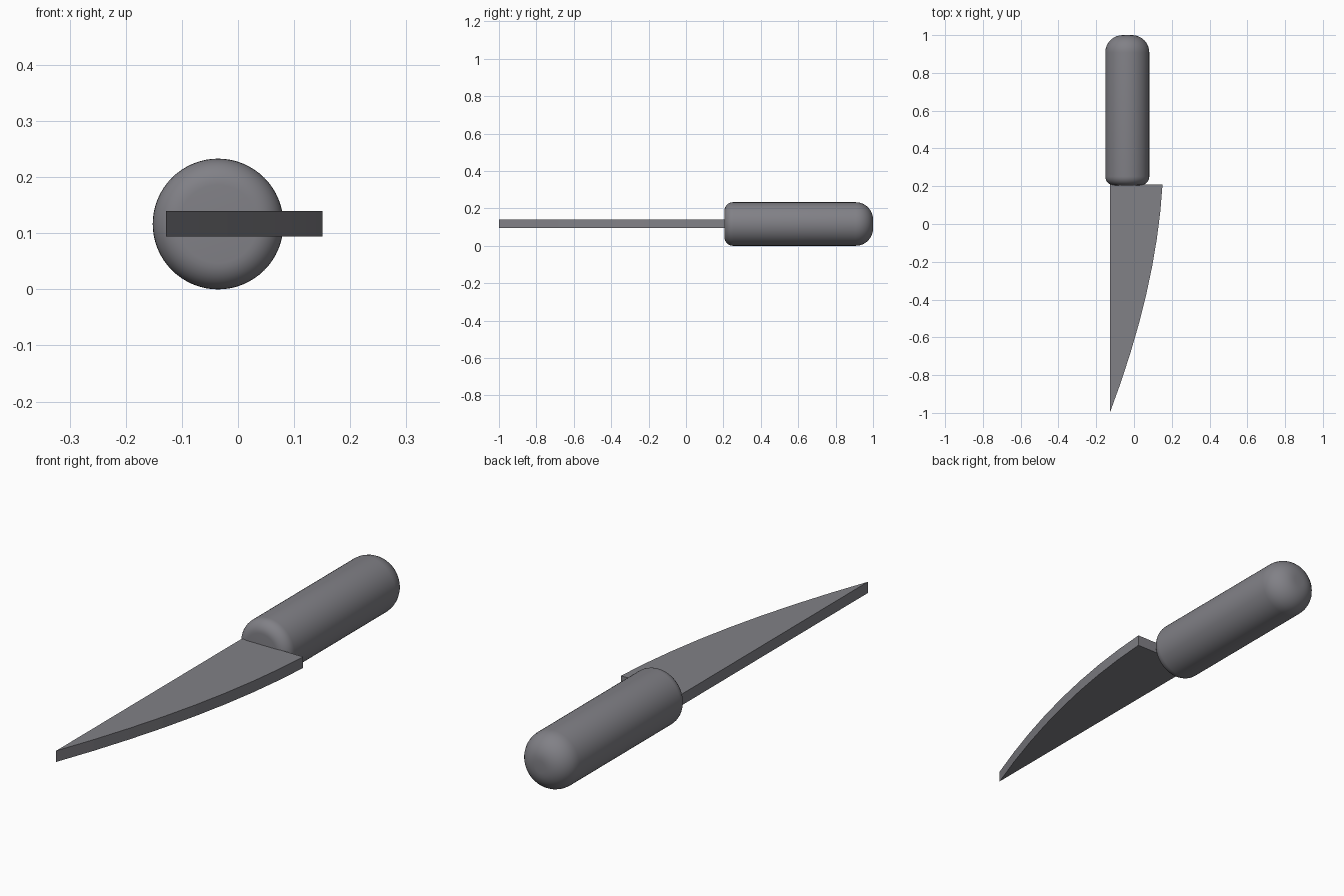
import bpy, bmesh
from math import sin, cos, pi
from mathutils import Vector

if "Cube" in bpy.data.objects:
    bpy.data.objects.remove(bpy.data.objects["Cube"])

# Dark grey shared by both parts
dark = bpy.data.materials.new("dark_grey")
dark.diffuse_color = (0.22, 0.218, 0.24, 1)
dark.use_nodes = True
dark.node_tree.nodes["Principled BSDF"].inputs["Base Color"].default_value = dark.diffuse_color


def finish(name, bm):
    bmesh.ops.recalc_face_normals(bm, faces=bm.faces)
    mesh = bpy.data.meshes.new(name)
    bm.to_mesh(mesh)
    bm.free()
    mesh.materials.append(dark)
    obj = bpy.data.objects.new(name, mesh)
    bpy.context.collection.objects.link(obj)
    return obj


# Handle: rounded profile (radius, y) revolved about the y axis
R, FRONT, BACK = 0.1165, 0.205, 1.0
CENTRE = Vector((-0.0355, 0, 0.1165))


def corner(y_end, sign, size, steps=8):
    """Quarter-round from the flat end out to the side."""
    angles = [pi / 2 * i / steps for i in range(steps + 1)]
    return [(R - size + size * sin(a), y_end + sign * size * (1 - cos(a))) for a in angles]


profile = corner(FRONT, 1, 0.047) + corner(BACK, -1, 0.092)[::-1]
SIDES = 64
angles = [2 * pi * k / SIDES for k in range(SIDES)]
bm = bmesh.new()
rings = [[bm.verts.new(CENTRE + Vector((r * cos(a), y, r * sin(a)))) for a in angles]
         for r, y in profile]
for a, b in zip(rings, rings[1:]):
    for k in range(SIDES):
        n = (k + 1) % SIDES
        bm.faces.new((a[k], a[n], b[n], b[k]))
bm.faces.new(rings[0])
bm.faces.new(rings[-1])
handle = finish("handle", bm)
bpy.context.view_layer.objects.active = handle
handle.select_set(True)
bpy.ops.object.shade_smooth_by_angle()

# Blade: straight spine, curved cutting edge, extruded to an even thickness
heel, bend, tip = Vector((0.151, 0.208)), Vector((0.118, -0.35)), Vector((-0.128, -1.0))
STEPS = 8
outline = [Vector((-0.128, 0.208))]
for i in range(STEPS + 1):
    t = i / STEPS
    outline.append(heel * (1 - t) ** 2 + bend * 2 * t * (1 - t) + tip * t * t)
bm = bmesh.new()
base = bm.faces.new([bm.verts.new((p.x, p.y, 0.094)) for p in outline])
top = bmesh.ops.extrude_face_region(bm, geom=[base])["geom"]
bmesh.ops.translate(bm, vec=(0, 0, 0.046),
                    verts=[g for g in top if isinstance(g, bmesh.types.BMVert)])
finish("blade", bm)
